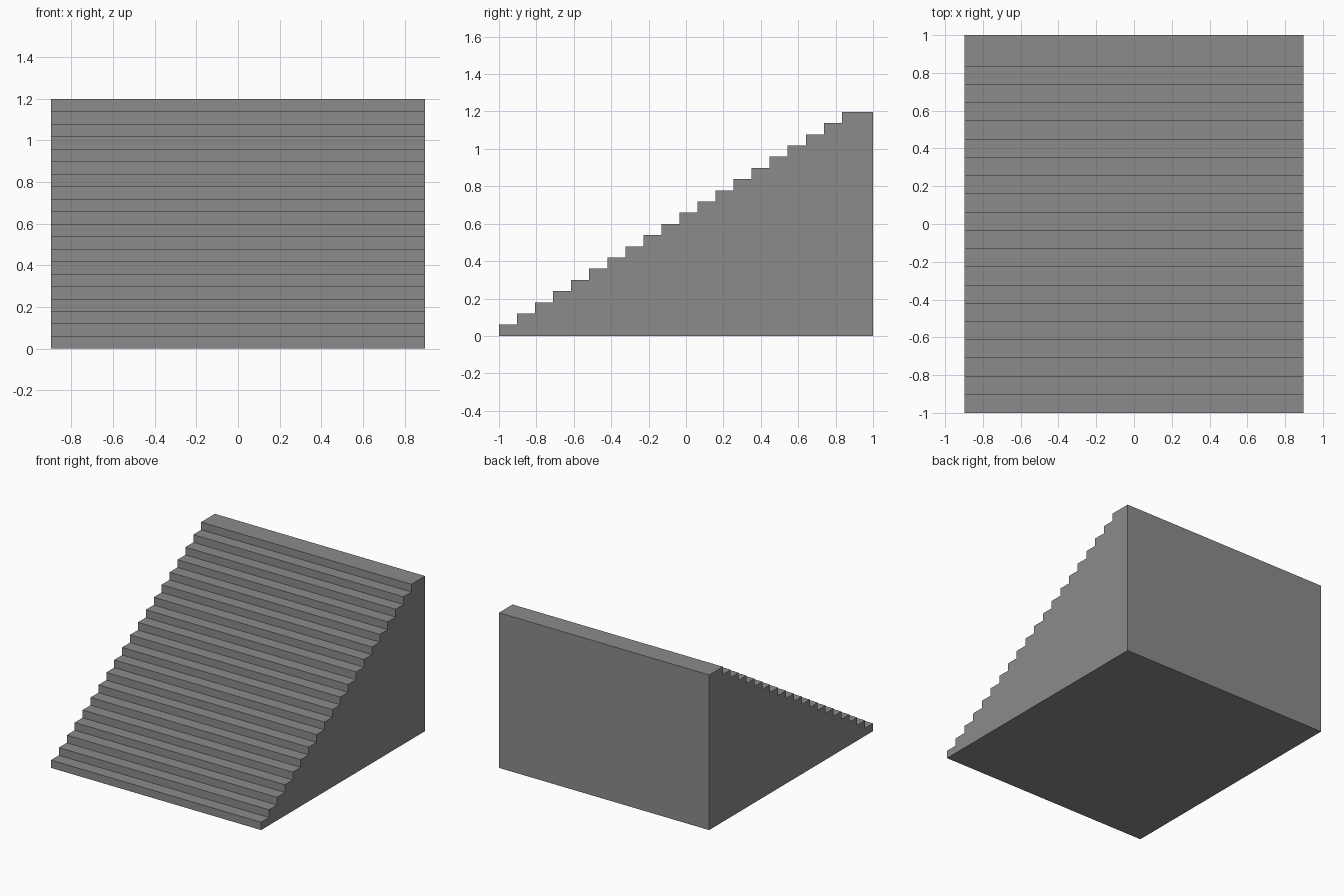
import bpy
import bmesh

if "Cube" in bpy.data.objects:
    bpy.data.objects.remove(bpy.data.objects["Cube"])

STEPS = 20
RISE = 0.0599
TREAD = 0.0965
HALF_W = 0.898

# Side profile (y, z): up the steps, then along the landing and down the back
profile = []
for i in range(STEPS):
    y = -1 + i * TREAD
    profile += [(y, i * RISE), (y, (i + 1) * RISE)]
profile += [(1, STEPS * RISE), (1, 0)]

# Solid stair block, extruded across the width
bm = bmesh.new()
side = bm.faces.new([bm.verts.new((-HALF_W, y, z)) for y, z in profile])
ext = bmesh.ops.extrude_face_region(bm, geom=[side], use_keep_orig=True)
new_verts = [g for g in ext["geom"] if isinstance(g, bmesh.types.BMVert)]
bmesh.ops.translate(bm, verts=new_verts, vec=(2 * HALF_W, 0, 0))
bmesh.ops.recalc_face_normals(bm, faces=bm.faces)

mesh = bpy.data.meshes.new("staircase")
bm.to_mesh(mesh)
bm.free()

# Dark grey stone
stone = bpy.data.materials.new("dark_grey")
stone.diffuse_color = (0.26, 0.26, 0.26, 1)
stone.use_nodes = True
stone.node_tree.nodes["Principled BSDF"].inputs["Base Color"].default_value = stone.diffuse_color
mesh.materials.append(stone)
bpy.context.collection.objects.link(bpy.data.objects.new("staircase", mesh))
